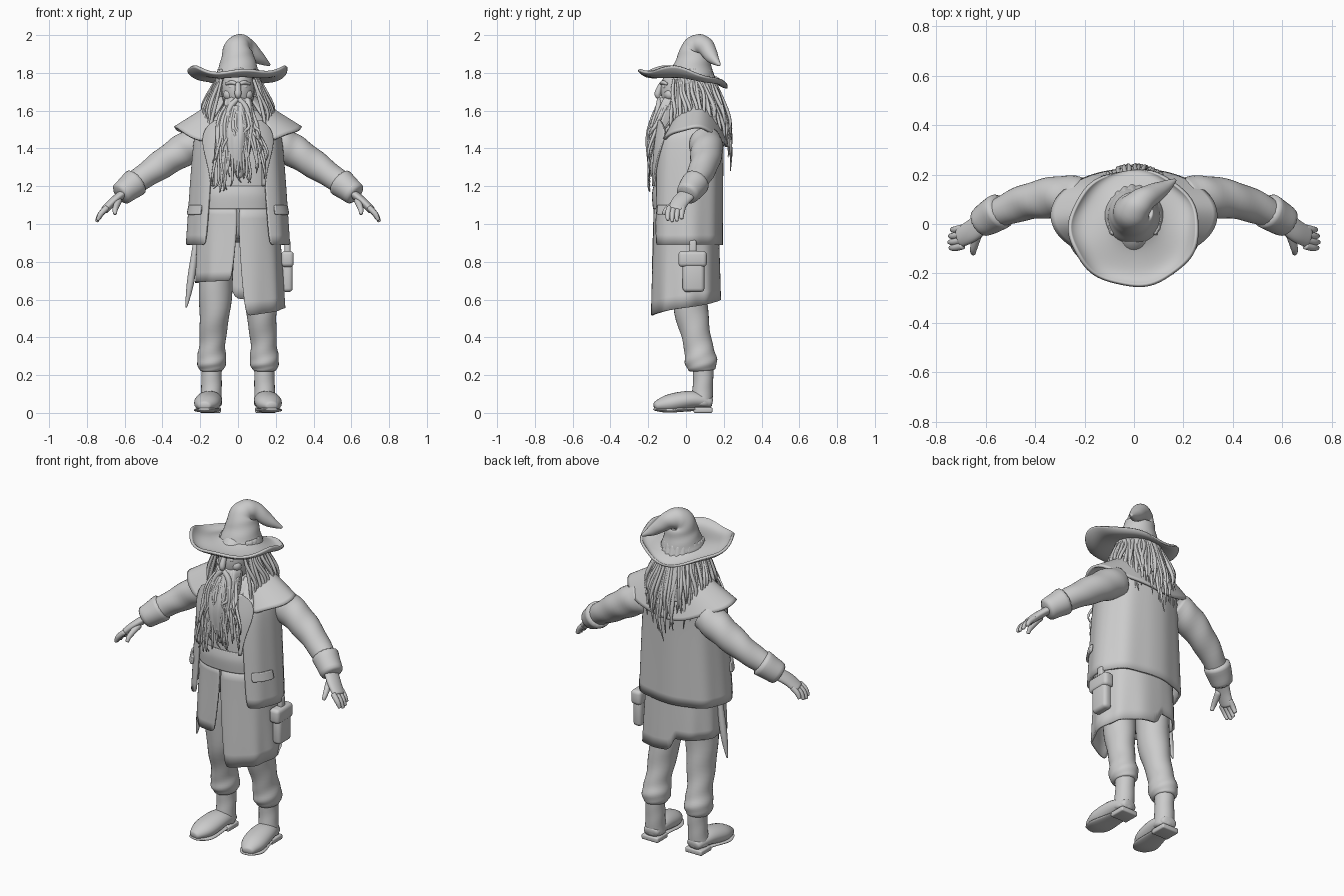
import bpy, bmesh, random
from math import sin, cos, pi, radians, copysign
from mathutils import Vector

random.seed(4)
if "Cube" in bpy.data.objects:
    bpy.data.objects.remove(bpy.data.objects["Cube"])

clay = (0.6, 0.6, 0.6, 1)
grey = bpy.data.materials.new("clay_grey")
grey.use_nodes = True
grey.diffuse_color = clay
grey.node_tree.nodes["Principled BSDF"].inputs["Base Color"].default_value = clay


def finish(name, bm, smooth=True, thick=0):
    """Turn a bmesh into a shaded object, optionally smoothed and thickened."""
    bmesh.ops.recalc_face_normals(bm, faces=bm.faces)
    mesh = bpy.data.meshes.new(name)
    bm.to_mesh(mesh)
    bm.free()
    mesh.shade_smooth()
    mesh.materials.append(grey)
    part = bpy.data.objects.new(name, mesh)
    bpy.context.collection.objects.link(part)
    if smooth:
        subdivision = part.modifiers.new("smooth", 'SUBSURF')
        subdivision.levels = subdivision.render_levels = 1
    if thick:
        cloth = part.modifiers.new("cloth", 'SOLIDIFY')
        cloth.thickness, cloth.offset = thick, 0


def spline(keys, steps=4):
    """Smooth curve through a few key tuples of any length."""
    keys = [Vector(key) for key in keys]
    curve = []
    for k in range(len(keys) - 1):
        before, start, end, after = (keys[min(max(k + i, 0), len(keys) - 1)] for i in (-1, 0, 1, 2))
        for i in range(steps):
            t = i / steps
            ease = t * t * (3 - 2 * t)
            pull = (end - before) * t * (1 - t) ** 2 - (after - start) * t * t * (1 - t)
            curve.append(start + (end - start) * ease + pull / 2)
    return curve + [keys[-1]]


def skin(name, rings, closed=True, caps=True, thick=0):
    """Bridge a list of point rings into one surface."""
    bm = bmesh.new()
    loops = [[bm.verts.new(point) for point in ring] for ring in rings]
    count = len(loops[0])
    for upper, lower in zip(loops, loops[1:]):
        for i in range(count if closed else count - 1):
            j = (i + 1) % count
            bm.faces.new((upper[i], upper[j], lower[j], lower[i]))
    if caps:
        bm.faces.new(loops[0])
        bm.faces.new(loops[-1])
    finish(name, bm, thick=thick)


def shell(name, keys, arc=None, warp=None, side=1, sides=48, square=0.85, thick=0):
    """Stacked sections (height, depth, x radius, y radius); angle zero is the front."""
    rings, sections = [], spline(keys)
    for k, (z, depth, wide, deep) in enumerate(sections):
        t = k / (len(sections) - 1)
        first, last = arc(t) if arc else (0, 360)
        ring = []
        for i in range(sides):
            a = radians(first + (last - first) * i / (sides - 1 if arc else sides))
            x = wide * copysign(abs(sin(a)) ** square, sin(a))
            y = depth - deep * copysign(abs(cos(a)) ** square, cos(a))
            point = Vector((x * side, y, z))
            if warp:
                warp(point, a, t)
            ring.append(point)
        rings.append(ring)
    skin(name, rings, closed=not arc, caps=not arc and not thick, thick=thick)


def tube(name, keys, side=1, sides=12, flat=1, fold=0, across=(0, 1, 0)):
    """Limb through keys (x, y, z, radius), with optional flattening and cloth folds."""
    path = spline(keys)
    centres = [Vector((p[0] * side, p[1], p[2])) for p in path]
    rings = []
    for k, centre in enumerate(centres):
        along = centres[min(k + 1, len(path) - 1)] - centres[max(k - 1, 0)]
        u = along.cross(Vector(across)).normalized()
        w = u.cross(along).normalized()
        ring = []
        for i in range(sides):
            a = 2 * pi * i / sides
            radius = path[k][3] * (1 + fold * sin(2 * a + 2 * k))
            ring.append(centre + (u * cos(a) + w * sin(a) * flat) * radius)
        rings.append(ring)
    skin(name, rings)


def place(bm, centre, size, side):
    for vert in bm.verts:
        vert.co = Vector(v * s for v, s in zip(vert.co, size)) + Vector((centre[0] * side, *centre[1:]))


def box(name, centre, size, side=1, bevel=0.02):
    bm = bmesh.new()
    bmesh.ops.create_cube(bm, size=1)
    place(bm, centre, size, side)
    bmesh.ops.bevel(bm, geom=bm.edges[:], offset=bevel, segments=3, affect='EDGES', profile=0.5)
    finish(name, bm, smooth=False)


def ball(name, centre, size, side=1):
    bm = bmesh.new()
    bmesh.ops.create_uvsphere(bm, u_segments=24, v_segments=16, radius=1)
    place(bm, centre, size, side)
    finish(name, bm, smooth=False)


# Cloth shapes
def hem(point, a, t):
    left = a < radians(185)
    bottom = 0.51 + 0.03 * a if left else 0.66 + 0.02 * a / pi
    point.z = 1.1 - t * (1.1 - bottom)
    flare = 0.04 if left else -0.03
    point.x *= 1 + t * (flare + 0.03 * sin(9 * a))
    point.y *= 1 + t * 0.02 * sin(7 * a)


def drape(point, a, t):
    point.xy *= 1 + 0.02 * t * sin(8 * a + 1)


def scallop(point, a, t):
    point.z -= t * (0.1 * cos(a) ** 2 + 0.006 * sin(6 * a))


def ripple(point, a, t):
    point.xy *= 1 + 0.04 * sin(22 * a)


def wave(point, a, t):
    point.x += 0.01 * t * sin(9 * t)
    point.y -= 0.01 * (1 - t) * sin(8 * a)


def brim_curl(point, a, t):
    inner = 1.79 + 0.015 * cos(a)
    outer = 1.77 + 0.035 * cos(a) + 0.05 * sin(a) ** 2 + 0.012 * sin(5 * a + 1)
    point.z = inner + (outer - inner) * t ** 1.6 - 0.025 * sin(pi * t)
    point.xy *= 1 + 0.015 * t * sin(7 * a)


def open_front(top, bottom):
    """Arc that leaves a gap at the front, changing from top to bottom."""
    def arc(t):
        gap = top + (bottom - top) * t * t
        return gap, 360 - gap
    return arc


# Garments
shell("tunic", [(1.6, 0.03, 0.1, 0.1), (1.4, 0, 0.2, 0.16), (0.9, 0, 0.21, 0.16)])
shell("sash", [(1.2, 0, 0.2, 0.168), (1.15, 0, 0.21, 0.176), (1.08, 0, 0.21, 0.17)], thick=0.01)
shell("split_skirt", [(1.1, 0, 0.208, 0.165), (0.6, 0, 0.23, 0.178)], open_front(0.3, 7),
      warp=hem, sides=64, thick=0.012)
shell("coat", [(1.6, 0.06, 0.12, 0.1), (1.5, 0.04, 0.2, 0.16), (1.4, 0.01, 0.23, 0.18), (0.89, 0, 0.265, 0.185)],
      open_front(27, 36), warp=drape, sides=56, thick=0.014)
shell("shoulder_cape", [(1.67, 0.04, 0.09, 0.09), (1.62, 0.05, 0.16, 0.12), (1.51, 0.035, 0.335, 0.185)],
      open_front(46, 33), warp=scallop, square=1, thick=0.014)

for side, hand in ((1, "left_"), (-1, "right_")):
    # Coat trimmings
    shell(hand + "lapel", [(1.55, 0.02, 0.2, 0.18), (1.4, 0.01, 0.24, 0.195), (1.2, 0, 0.245, 0.195)],
          arc=lambda t: (27, 32 + 20 * sin(pi * (1 - t) ** 2)), side=side, sides=8, thick=0.01)
    shell(hand + "pocket_flap", [(1.1, 0, 0.26, 0.195), (1.05, 0, 0.27, 0.2)],
          arc=lambda t: (44, 80), side=side, sides=8, thick=0.012)

    # Sleeve, cuff and hand
    tube(hand + "sleeve", [(0.2, 0.1, 1.44, 0.09), (0.3, 0.11, 1.385, 0.088), (0.45, 0.085, 1.285, 0.073),
                           (0.6, 0.02, 1.18, 0.055)], side, sides=16, fold=0.06)
    tube(hand + "cuff", [(0.53, 0.06, 1.23, 0.08), (0.63, 0, 1.15, 0.062)], side, sides=16, fold=0.03)
    tube(hand + "palm", [(0.61, 0.01, 1.16, 0.024), (0.66, -0.03, 1.12, 0.024), (0.71, -0.055, 1.07, 0.022)],
         side, flat=2)
    for i, (finger, reach) in enumerate((("little", 0.8), ("ring", 0.95), ("middle", 1), ("index", 0.9))):
        root = Vector((0.69, -0.015 - 0.024 * i, 1.09, 0.017))
        knuckle = root + reach * Vector((0.04, -0.01, -0.04, -0.001))
        tip = root + reach * Vector((0.06, -0.01, -0.08, -0.008))
        tube(hand + finger + "_finger", [root, knuckle, tip], side, sides=8)
    tube(hand + "thumb", [(0.63, -0.03, 1.13, 0.022), (0.65, -0.1, 1.08, 0.016), (0.65, -0.12, 1.05, 0.01)],
         side, sides=8)

    # Breeches, boots and soles
    tube(hand + "breeches", [(0.11, 0.02, 0.95, 0.1), (0.12, 0.02, 0.6, 0.088), (0.135, 0.06, 0.38, 0.07),
                             (0.14, 0.08, 0.27, 0.08), (0.14, 0.085, 0.22, 0.06)],
         side, sides=16, flat=1.1, fold=0.05)
    tube(hand + "boot_shaft", [(0.14, 0.09, 0.27, 0.058), (0.14, 0.09, 0.15, 0.056), (0.145, 0.08, 0.03, 0.062)],
         side, fold=0.03)
    tube(hand + "boot_foot", [(0.14, 0.14, 0.05, 0.045), (0.15, 0.04, 0.07, 0.07), (0.165, -0.09, 0.05, 0.072),
                              (0.18, -0.17, 0.035, 0.03)], side, flat=0.7, across=(0, 0, 1))
    tube(hand + "sole", [(0.14, 0.14, 0.02, 0.045), (0.15, 0.02, 0.02, 0.06), (0.165, -0.1, 0.015, 0.075),
                         (0.18, -0.17, 0.02, 0.035)], side, flat=0.2, across=(0, 0, 1))
    box(hand + "heel", (0.145, 0.09, 0.015), (0.11, 0.1, 0.03), side, bevel=0.008)

    # Eye, cheek, brow and moustache
    ball(hand + "eye", (0.034, -0.112, 1.725), (0.016, 0.012, 0.01), side)
    ball(hand + "cheek", (0.046, -0.085, 1.685), (0.032, 0.03, 0.03), side)
    tube(hand + "brow", [(0.01, -0.13, 1.742, 0.01), (0.035, -0.122, 1.75, 0.012), (0.065, -0.1, 1.74, 0.008)],
         side, sides=8, across=(0, 0, 1))
    tube(hand + "moustache", [(0, -0.14, 1.665, 0.014), (0.05, -0.15, 1.6, 0.017), (0.055, -0.19, 1.46, 0.002)],
         side, sides=8)

# Head, nose and beard
ball("head", (0, -0.02, 1.71), (0.088, 0.115, 0.135))
tube("nose", [(0, -0.125, 1.75, 0.014), (0, -0.15, 1.69, 0.02), (0, -0.14, 1.67, 0.012)], sides=8)
shell("beard", [(1.68, -0.07, 0.07, 0.06), (1.5, -0.14, 0.09, 0.065), (1.35, -0.165, 0.06, 0.04),
                (1.24, -0.17, 0.01, 0.01)], warp=wave, square=1)
for i in range(42):
    x, sway = random.uniform(-1, 1), random.uniform(-0.025, 0.025)
    end = random.uniform(1.19, 1.42) + 0.05 * x
    tube("beard_lock", [(0.075 * x, -0.15 + 0.05 * x * x, 1.63, 0.008),
                        (0.1 * x + sway, -0.19 + 0.04 * x * x, 1.52, 0.011),
                        (0.14 * x - sway, -0.198, end + 0.06, 0.008), (0.15 * x, -0.19, end, 0.002)], sides=6)

# Hair mass and hanging locks, longest at the middle of the back
shell("hair", [(1.82, 0.02, 0.1, 0.11), (1.62, 0.04, 0.145, 0.16), (1.52, 0.05, 0.16, 0.175)],
      open_front(55, 65), warp=ripple, square=1, thick=0.012)
locks = 76
for i in range(locks):
    angle = radians(48 + 264 * (i + random.random()) / locks)
    short = 0.14 * abs(sin(angle)) if cos(angle) < 0 else 0.1
    end = random.uniform(1.27, 1.44) + short
    keys = []
    for t, radius in ((0, 0.008), (0.3, 0.011), (0.7, 0.011), (1, 0.002)):
        a = angle + random.uniform(-0.09, 0.09)
        spread = min(t, 0.65)
        keys.append(((0.11 + 0.12 * spread) * sin(a),
                     0.02 + 0.04 * spread - (0.125 + 0.1 * spread) * cos(a),
                     1.77 + (end - 1.77) * t, radius))
    tube("hair_lock", keys, sides=6)

# Hat brim and bent crown
shell("hat_brim", [(0, 0.03, 0.1, 0.1), (0, 0, 0.2, 0.19), (0, -0.015, 0.26, 0.235)],
      warp=brim_curl, square=1, thick=0.014)
tube("hat_crown", [(0, 0.03, 1.77, 0.125), (0, 0.04, 1.86, 0.095), (0, 0.055, 1.935, 0.074),
                   (0.04, 0.1, 1.94, 0.052), (0.11, 0.14, 1.88, 0.034), (0.17, 0.18, 1.84, 0.006)],
     sides=20, fold=0.03)

# Hip pouch and dagger
box("pouch_body", (0.262, 0.04, 0.73), (0.055, 0.115, 0.18))
box("pouch_flap", (0.262, 0.035, 0.815), (0.066, 0.15, 0.085))
box("pouch_strap", (0.262, 0.035, 0.87), (0.03, 0.04, 0.09), bevel=0.01)
tube("dagger_sheath", [(-0.22, 0, 0.92, 0.016), (-0.25, 0, 0.7, 0.022), (-0.275, 0, 0.555, 0.005)], sides=8)
